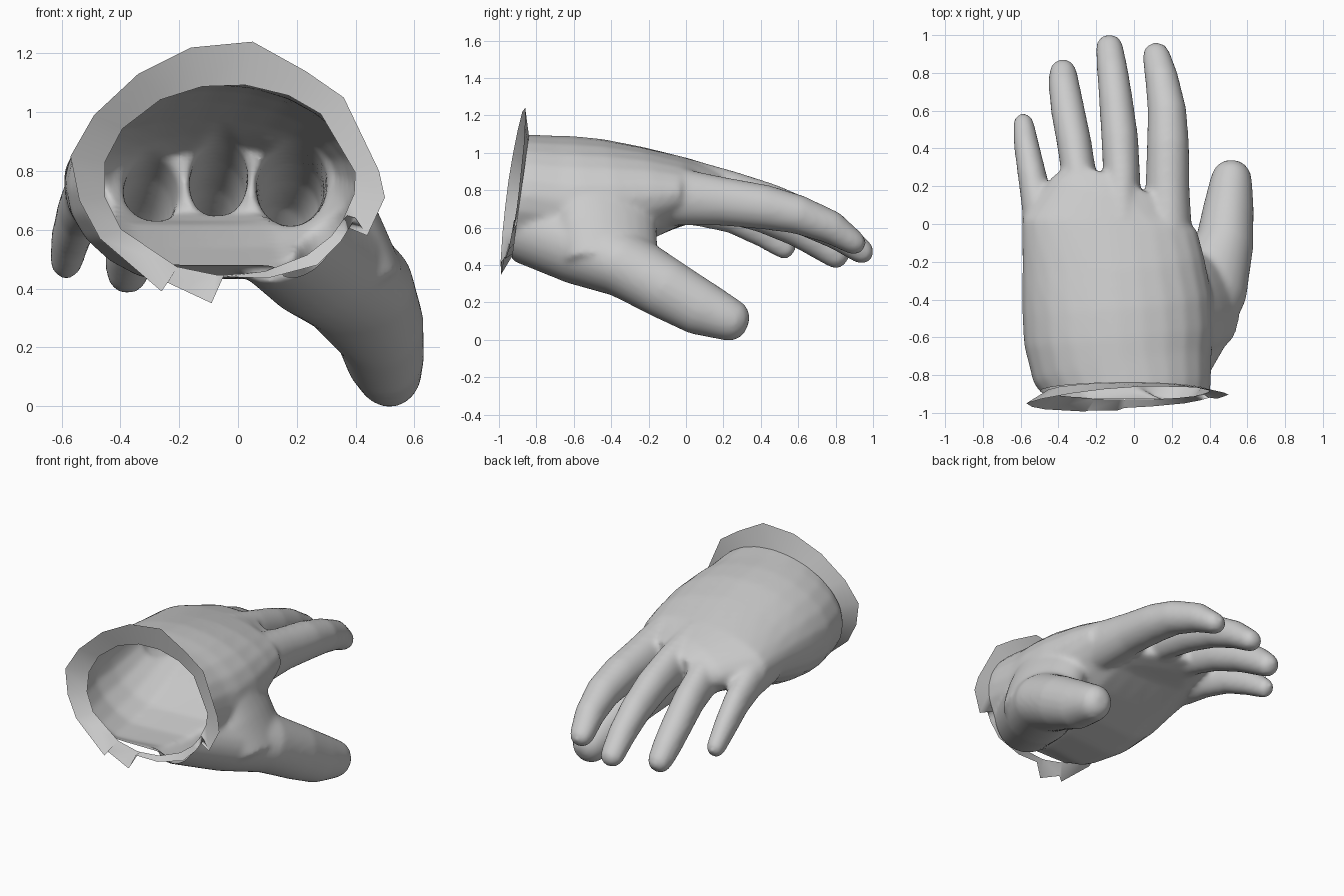
import bpy, bmesh, math
from mathutils import Vector

if "Cube" in bpy.data.objects:
    bpy.data.objects.remove(bpy.data.objects["Cube"], do_unlink=True)

mat = bpy.data.materials.new("glove_grey")
mat.use_nodes = True
GREY = (0.6, 0.6, 0.6, 1)
mat.diffuse_color = GREY
mat.node_tree.nodes["Principled BSDF"].inputs["Base Color"].default_value = GREY


def loft(bm, path, rounded=True, sides=24, floor=1):
    """Closed tube through (x, y, z, half width, half height) stations.
    A floor below 1 flattens the underside."""
    pts = [Vector(p[:3]) for p in path]
    radii = [p[3:] for p in path]
    if rounded:  # domed tip
        end, d = pts[-1].copy(), (pts[-1] - pts[-2]).normalized()
        rx, rz = radii[-1]
        for a in (0.5, 0.9, 1.2):
            pts.append(end + d * rx * math.sin(a))
            radii.append((rx * math.cos(a), rz * math.cos(a)))
    rings = []
    for i, p in enumerate(pts):
        t = (pts[min(i + 1, len(pts) - 1)] - pts[max(i - 1, 0)]).normalized()
        side = t.cross(Vector((0, 0, 1))).normalized()
        up = side.cross(t)
        ring = []
        for k in range(sides):
            a = 2 * math.pi * k / sides
            ring.append(bm.verts.new(p + side * radii[i][0] * math.cos(a)
                                     + up * radii[i][1] * max(math.sin(a), -floor)))
        rings.append(ring)
    for r, s in zip(rings, rings[1:]):
        for k in range(sides):
            n = (k + 1) % sides
            bm.faces.new((r[k], r[n], s[n], s[k]))
    bm.faces.new(rings[0])
    bm.faces.new(rings[-1])


def make_object(name, bm):
    bmesh.ops.recalc_face_normals(bm, faces=bm.faces)
    mesh = bpy.data.meshes.new(name)
    bm.to_mesh(mesh)
    bm.free()
    mesh.materials.append(mat)
    ob = bpy.data.objects.new(name, mesh)
    bpy.context.collection.objects.link(ob)
    for p in mesh.polygons:
        p.use_smooth = True
    return ob


bm = bmesh.new()
# palm and wrist
loft(bm, [(-.03, -1.05, .77, .42, .33), (-.03, -.88, .77, .44, .33),
          (-.06, -.76, .745, .48, .35), (-.08, -.6, .74, .505, .35),
          (-.09, -.42, .75, .505, .325), (-.11, -.22, .77, .485, .265),
          (-.13, 0, .785, .465, .19), (-.09, .12, .77, .37, .16),
          (-.05, .21, .76, .29, .12)], rounded=False, floor=.88)
# little, ring, middle and index fingers
loft(bm, [(-.48, -.12, .75, .11, .12), (-.505, .08, .72, .088, .115),
          (-.54, .26, .66, .076, .095), (-.57, .42, .57, .067, .08),
          (-.585, .53, .49, .056, .062)])
loft(bm, [(-.29, 0, .79, .1, .14), (-.29, .25, .74, .093, .125),
          (-.315, .42, .68, .092, .11), (-.35, .6, .59, .09, .095),
          (-.37, .73, .51, .083, .087), (-.376, .8, .455, .074, .075)])
loft(bm, [(-.065, 0, .82, .1, .15), (-.065, .25, .77, .098, .13),
          (-.075, .45, .72, .098, .115), (-.095, .65, .65, .09, .1),
          (-.115, .82, .56, .082, .085), (-.13, .935, .475, .073, .068)])
loft(bm, [(.18, -.1, .77, .13, .16), (.178, .2, .74, .116, .13),
          (.18, .42, .71, .112, .12), (.175, .6, .67, .103, .105),
          (.145, .78, .6, .088, .09), (.118, .89, .525, .075, .068)])
# thumb with its fleshy base
loft(bm, [(.13, -.86, .61, .2, .2), (.28, -.56, .5, .22, .21),
          (.40, -.32, .40, .21, .18), (.48, -.1, .27, .155, .165),
          (.5, .08, .17, .135, .15), (.515, .23, .11, .112, .118)])
# web joining the thumb base to the side of the palm
loft(bm, [(.26, -.44, .82, .24, .11), (.33, -.42, .62, .27, .14),
          (.40, -.40, .42, .26, .16)], rounded=False)
source = make_object("glove_source", bm)

# melt the parts into one skin
remesh = source.modifiers.new("remesh", "REMESH")
remesh.mode = "VOXEL"
remesh.voxel_size = 0.015
smooth = source.modifiers.new("smooth", "SMOOTH")
smooth.factor = 0.5
smooth.iterations = 14
skin = source.evaluated_get(bpy.context.evaluated_depsgraph_get()).to_mesh()
bm = bmesh.new()
bm.from_mesh(skin)
bpy.data.objects.remove(source, do_unlink=True)

# open the wrist along a slanted cut
bmesh.ops.bisect_plane(bm, geom=bm.verts[:] + bm.edges[:] + bm.faces[:],
                       plane_co=(0, -.885, .77), plane_no=(0, -1, .14),
                       clear_outer=True)
make_object("glove_body", bm)

# torn flared cuff around the opening
RIM = [(.05, 1.24), (.23, 1.14), (.36, 1.05), (.48, .8), (.5, .71), (.44, .58),
       (.40, .64), (.35, .56), (.27, .48), (.1, .435), (-.05, .44), (-.09, .35),
       (-.24, .42), (-.26, .39), (-.47, .57), (-.54, .7), (-.57, .85),
       (-.49, .99), (-.34, 1.13), (-.16, 1.22)]
bm = bmesh.new()
inner, outer = [], []
for x, z in RIM:
    a = math.atan2((z - .77) / .325, (x + .03) / .43)
    ix, iz = -.03 + .43 * math.cos(a), .77 + .325 * math.sin(a)
    inner.append(bm.verts.new((ix, -.885 + .14 * (iz - .77), iz)))
    outer.append(bm.verts.new((x, -1.03 + .135 * z + .06 * x, z)))
for k in range(len(RIM)):
    n = (k + 1) % len(RIM)
    bm.faces.new((inner[k], inner[n], outer[n], outer[k]))
make_object("flared_cuff", bm)
